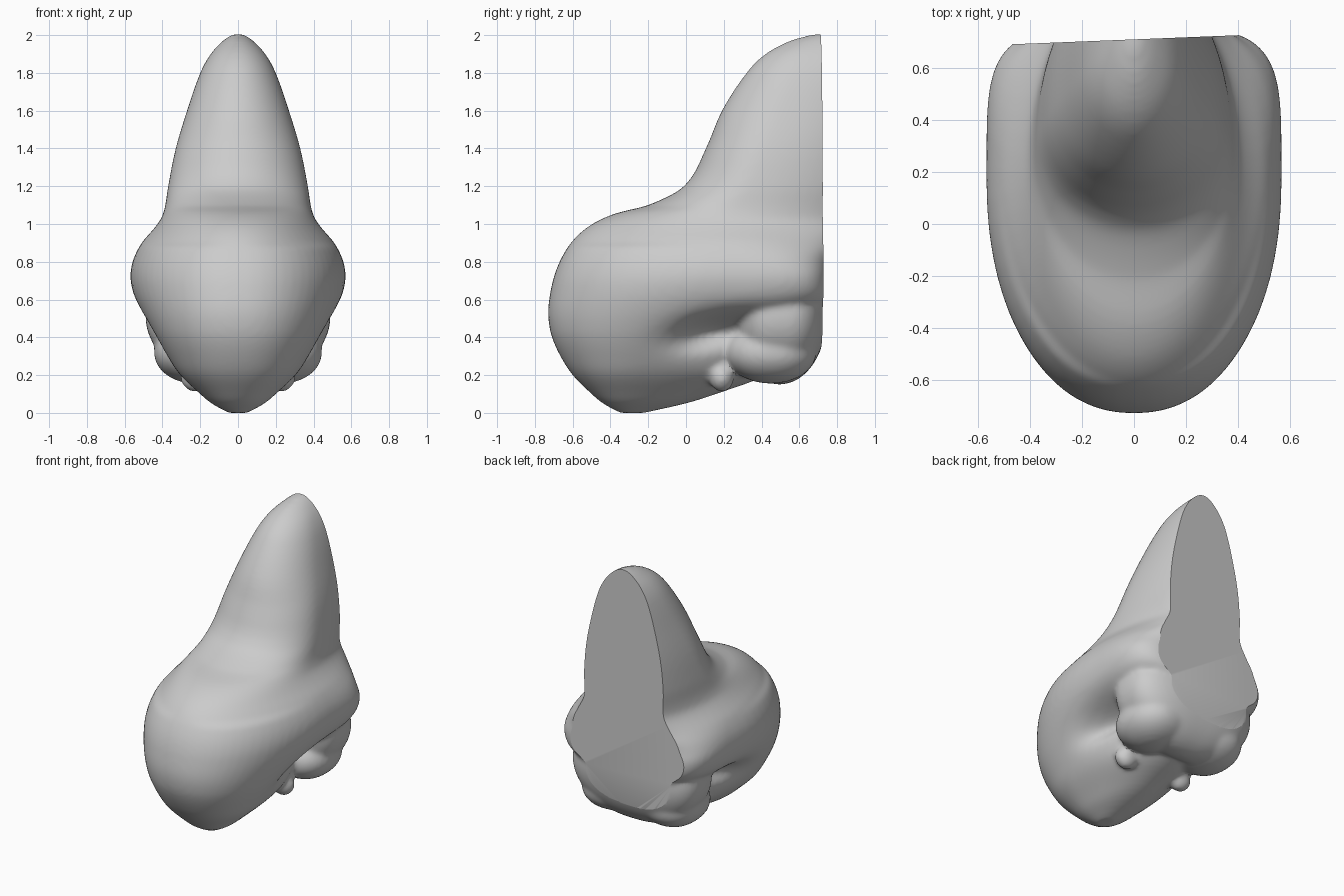
import bpy, bmesh, math
from mathutils import Vector

if "Cube" in bpy.data.objects:
    bpy.data.objects.remove(bpy.data.objects["Cube"])

N = 64
# Horizontal sections: z, front y, widest y, back y, half width, back squareness
SECTIONS = [
    (0.00, -0.35, -0.29, -0.22, 0.05, 2), (0.05, -0.44, -0.28, 0.00, 0.14, 2),
    (0.10, -0.50, -0.27, 0.16, 0.20, 2), (0.20, -0.60, -0.25, 0.42, 0.305, 2),
    (0.30, -0.665, -0.20, 0.44, 0.375, 2), (0.40, -0.71, -0.14, 0.50, 0.435, 2),
    (0.48, -0.727, -0.06, 0.68, 0.48, 2.2), (0.55, -0.73, 0.03, 0.75, 0.518, 3.2),
    (0.63, -0.72, 0.12, 0.76, 0.553, 4.5), (0.72, -0.70, 0.18, 0.76, 0.57, 4.5),
    (0.81, -0.665, 0.2, 0.78, 0.555, 3.5), (0.90, -0.61, 0.2, 0.87, 0.51, 2.4),
    (0.97, -0.54, 0.2, 0.96, 0.45, 2), (1.02, -0.46, 0.2, 0.97, 0.412, 2),
    (1.06, -0.36, 0.25, 0.97, 0.395, 2), (1.10, -0.20, 0.28, 0.98, 0.385, 2),
    (1.20, -0.01, 0.34, 1.00, 0.37, 2), (1.40, 0.105, 0.42, 1.02, 0.33, 2),
    (1.60, 0.19, 0.50, 1.04, 0.27, 2), (1.80, 0.32, 0.58, 1.05, 0.20, 2),
    (1.90, 0.42, 0.63, 1.05, 0.145, 2), (1.97, 0.55, 0.70, 1.04, 0.08, 2),
    (2.005, 0.67, 0.75, 0.95, 0.03, 2),
]


def subdivide(rows, steps):
    # Smooth blend between sections
    out = []
    for i in range(len(rows) - 1):
        b, c = rows[i], rows[i + 1]
        a, d = rows[max(i - 1, 0)], rows[min(i + 2, len(rows) - 1)]
        h = c[0] - b[0]
        for s in range(steps):
            t = s / steps
            row = [b[0] + h * t]
            for k in range(1, 6):
                m0 = (c[k] - a[k]) / (c[0] - a[0]) * h
                m1 = (d[k] - b[k]) / (d[0] - b[0]) * h
                row.append((2*t**3 - 3*t*t + 1) * b[k] + (t**3 - 2*t*t + t) * m0
                           + (3*t*t - 2*t**3) * c[k] + (t**3 - t*t) * m1)
            out.append(row)
    out.append(list(rows[-1]))
    return out


def power(v, p):
    return math.copysign(abs(v) ** p, v)


def lobe(bm, centre, radii, exponent=2):
    # Ellipsoid, squarer in plan for larger exponents
    verts = bmesh.ops.create_uvsphere(bm, u_segments=64, v_segments=32, radius=1)["verts"]
    for v in verts:
        a = math.atan2(v.co.y, v.co.x)
        r = math.hypot(v.co.x, v.co.y)
        v.co = Vector((centre[0] + radii[0] * r * power(math.cos(a), 2 / exponent),
                       centre[1] + radii[1] * r * power(math.sin(a), 2 / exponent),
                       centre[2] + radii[2] * v.co.z))


bm = bmesh.new()

# Main mass: rounded front bulb flowing into the tall crest
rings = []
for z, yf, yc, yb, w, e in subdivide(SECTIONS, 4):
    front = 2 / (2.2 if z < 0.9 else 2)
    ring = []
    for i in range(N):
        a = 2 * math.pi * i / N
        c, s = math.cos(a), math.sin(a)
        p = 2 / e if s > 0 else front
        x = power(c, p) * w
        y = yc + power(s, p) * (yb - yc if s > 0 else yc - yf)
        # Hollow in each flank
        dip = 0.32 * math.exp(-((y - 0.16) / 0.20) ** 2
                              - ((z - 0.42 - 0.2 * (y - 0.1)) / 0.08) ** 2)
        ring.append(bm.verts.new((x * (1 - dip), y, z)))
    rings.append(ring)
for r0, r1 in zip(rings, rings[1:]):
    for i in range(N):
        j = (i + 1) % N
        bm.faces.new((r0[i], r0[j], r1[j], r1[i]))
bm.faces.new(rings[0][::-1])
bm.faces.new(rings[-1])

# Rear underside: broad lobe curling down and forward, a small knob per side
lobe(bm, (0, 0.495, 0.51), (0.49, 0.25, 0.36), 2.8)
for side in (-1, 1):
    lobe(bm, (0.23 * side, 0.45, 0.32), (0.215, 0.24, 0.165), 2.2)
    lobe(bm, (0.225 * side, 0.19, 0.19), (0.08, 0.065, 0.08))
bmesh.ops.recalc_face_normals(bm, faces=bm.faces)

mesh = bpy.data.meshes.new("rounded_body")
bm.to_mesh(mesh)
bm.free()
body = bpy.data.objects.new("rounded_body", mesh)
bpy.context.collection.objects.link(body)

# Fuse and soften the parts
remesh = body.modifiers.new("fuse", 'REMESH')
remesh.mode = 'VOXEL'
remesh.voxel_size = 0.015
soften = body.modifiers.new("soften", 'SMOOTH')
soften.factor = 0.5
soften.iterations = 12
fused = bpy.data.meshes.new_from_object(
    body.evaluated_get(bpy.context.evaluated_depsgraph_get()))
body.modifiers.clear()

# Flat, slightly skewed cut across the back
bm = bmesh.new()
bm.from_mesh(fused)
bmesh.ops.bisect_plane(
    bm, geom=bm.verts[:] + bm.edges[:] + bm.faces[:], dist=1e-5,
    plane_co=Vector((0, 0.712, 0)), plane_no=Vector((-0.04, 1, 0)).normalized(),
    clear_outer=True)
rim = [e for e in bm.edges if e.is_boundary]
bmesh.ops.triangle_fill(bm, edges=rim, use_beauty=True)
bmesh.ops.recalc_face_normals(bm, faces=bm.faces)

# Rest the lowest point on the ground
low = min(v.co.z for v in bm.verts)
for v in bm.verts:
    v.co.z -= low
bm.to_mesh(fused)
bm.free()
body.data = fused

bpy.context.view_layer.objects.active = body
body.select_set(True)
bpy.ops.object.shade_smooth_by_angle(angle=math.radians(22))
